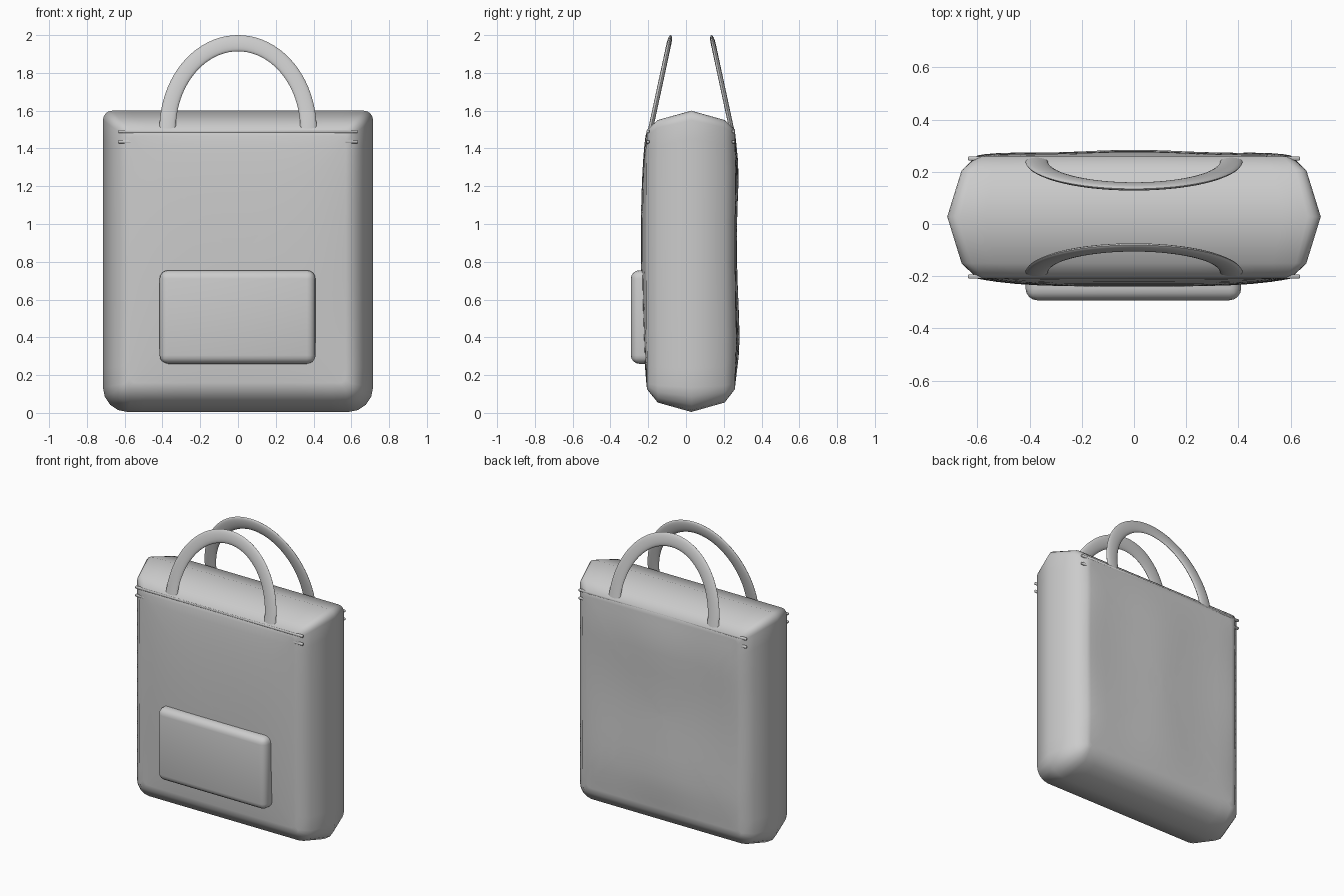
import bpy, bmesh
from math import sin, cos, pi, radians

if "Cube" in bpy.data.objects:
    bpy.data.objects.remove(bpy.data.objects["Cube"])


def finish(bm, name, angle=60):
    bmesh.ops.recalc_face_normals(bm, faces=bm.faces)
    mesh = bpy.data.meshes.new(name)
    bm.to_mesh(mesh)
    bm.free()
    ob = bpy.data.objects.new(name, mesh)
    bpy.context.collection.objects.link(ob)
    bpy.ops.object.select_all(action='DESELECT')
    ob.select_set(True)
    bpy.context.view_layer.objects.active = ob
    bpy.ops.object.shade_smooth_by_angle(angle=radians(angle))
    return ob


def bridge(bm, a, b):
    n = len(a)
    for i in range(n):
        bm.faces.new((a[i], a[(i + 1) % n], b[(i + 1) % n], b[i]))


def outline(hw, zb, zt, rb, rt, corner=4, side=14):
    """Rounded rectangle in x/z with evenly divided straight sides."""
    arcs = []
    for cx, cz, r, start in ((hw - rt, zt - rt, rt, 0), (-hw + rt, zt - rt, rt, 90),
                             (-hw + rb, zb + rb, rb, 180), (hw - rb, zb + rb, rb, 270)):
        arcs.append([(cx + r * cos(radians(start + 90 * i / corner)),
                      cz + r * sin(radians(start + 90 * i / corner))) for i in range(corner + 1)])
    pts = []
    for k, arc in enumerate(arcs):
        pts += arc
        (x0, z0), (x1, z1) = arc[-1], arcs[(k + 1) % 4][0]
        pts += [(x0 + (x1 - x0) * i / side, z0 + (z1 - z0) * i / side) for i in range(1, side)]
    return pts


def front_y(x, z):
    t = min(max((1.5 - z) / 1.38, 0), 1)
    return -0.205 - 0.034 * sin(pi * t ** 0.8) ** 0.7 * (1 - (abs(x) / 0.62) ** 4)


def back_y(x, z):
    t = min(max((1.5 - z) / 1.38, 0), 1)
    puff = min(1, 6 * t, 6 * (1 - t)) * (1 - (abs(x) / 0.62) ** 6)
    return 0.258 + puff * (0.014 + 0.008 * cos(2 * pi * (z - 0.3) / 1.2) + 0.005 * cos(9 * x))


# Soft body: faceted gusset loops closed by gently puffed front and back panels
RIM = (0.60, 0.125, 1.50, 0.03, 0.03)
SHOULDER = (0.66, 0.055, 1.55, 0.09, 0.04)
MIDDLE = (0.715, 0.005, 1.60, 0.13, 0.05)
bm = bmesh.new()
loops = []


def add_loop(pts, yfun):
    loops.append([bm.verts.new((x, yfun(x, z), z)) for x, z in pts])


def panel_points(s):
    return [(x * s, 0.81 + (z - 0.81) * s) for x, z in outline(*RIM)]


SCALES = (0.02, 0.2, 0.4, 0.6, 0.75, 0.87, 0.95, 1)
for s in SCALES:
    add_loop(panel_points(s), front_y)
for sec, y in ((SHOULDER, -0.15), (MIDDLE, 0.028), (SHOULDER, 0.205)):
    add_loop(outline(*sec), lambda x, z, y=y: y)
for s in reversed(SCALES):
    add_loop(panel_points(s), back_y)
for a, b in zip(loops, loops[1:]):
    bridge(bm, a, b)
bm.faces.new(loops[0])
bm.faces.new(loops[-1])
finish(bm, "bag_body")


def rounded_box(name, lo, hi, bevel, segments):
    bm = bmesh.new()
    bmesh.ops.create_cube(bm, size=1)
    for v in bm.verts:
        v.co = [(a + b) / 2 + c * (b - a) for a, b, c in zip(lo, hi, v.co)]
    bmesh.ops.bevel(bm, geom=bm.edges[:], offset=bevel, segments=segments,
                    profile=0.5, affect='EDGES')
    finish(bm, name)


# Front pocket
rounded_box("front_pocket", (-0.415, -0.292, 0.26), (0.41, -0.14, 0.755), 0.045, 4)

# Stitched seam bands near the top, front and back
for side, y in (("front", -0.201), ("back", 0.251)):
    for i, z in enumerate((1.435, 1.49)):
        rounded_box(f"{side}_seam_{i + 1}", (-0.635, y - 0.008, z - 0.008),
                    (0.635, y + 0.008, z + 0.008), 0.003, 1)


# Handles: flattened tube swept along a half ellipse, leaning inward
def handle(name, y0, lean, z0=1.5, a=0.373, b=0.457, w=0.043, th=0.013, n=40, m=16):
    bm = bmesh.new()
    rings = []
    for i in range(n + 1):
        u = pi * i / n
        nx, nz = b * cos(u), a * sin(u)
        length = (nx * nx + nz * nz) ** 0.5
        ring = []
        for j in range(m):
            v = 2 * pi * j / m
            x = a * cos(u) + w * cos(v) * nx / length
            h = b * sin(u) + w * cos(v) * nz / length
            ring.append(bm.verts.new((x, y0 + lean * h + th * sin(v), z0 + h)))
        rings.append(ring)
    for p, q in zip(rings, rings[1:]):
        bridge(bm, p, q)
    bm.faces.new(rings[0])
    bm.faces.new(rings[-1])
    finish(bm, name)


handle("front_handle", -0.188, 0.215)
handle("back_handle", 0.242, -0.215)
